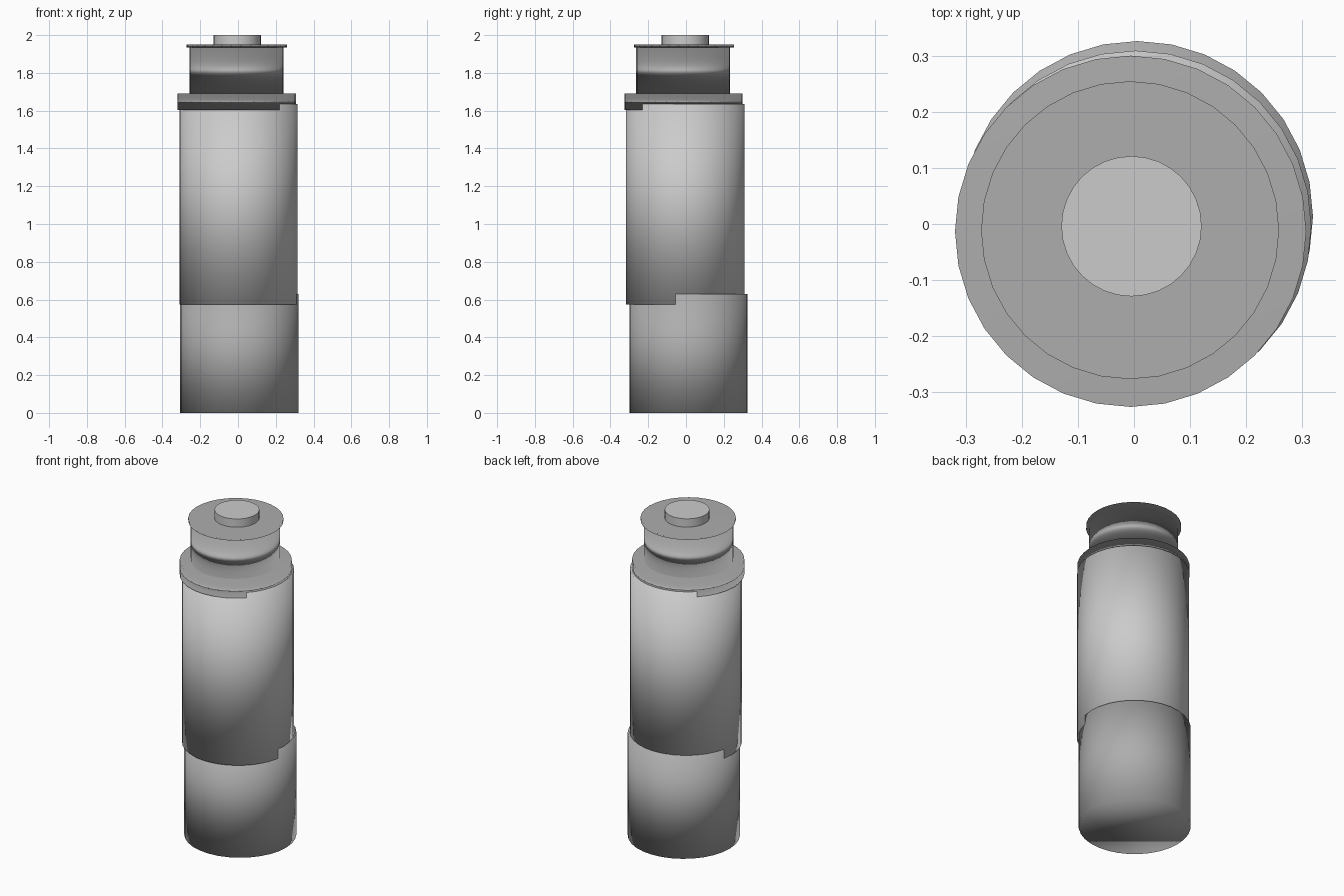
import bpy
import math

if "Cube" in bpy.data.objects:
    bpy.data.objects.remove(bpy.data.objects["Cube"])


def disc(name, radius, z0, z1, cx, cy, dark, style):
    """Upright 32-sided cylinder between two heights."""
    bpy.ops.mesh.primitive_cylinder_add(
        vertices=32, radius=radius, depth=z1 - z0,
        location=(cx, cy, (z0 + z1) / 2))
    ob = bpy.context.object
    ob.name = name
    if style == "sharp":
        bpy.ops.object.shade_smooth_by_angle(angle=math.radians(35))
    else:
        bpy.ops.object.shade_smooth()      # soft rims, no sharp edges
    if style == "weighted":                # large caps dominate the shading
        mod = ob.modifiers.new("weighted", 'WEIGHTED_NORMAL')
        mod.mode = 'FACE_AREA'
    if dark:
        ob.data.materials.append(dark_grey)
    return ob


dark_grey = bpy.data.materials.new("dark_grey")
dark_grey.diffuse_color = (0.42, 0.42, 0.42, 1)
dark_grey.use_nodes = True
dark_grey.node_tree.nodes["Principled BSDF"].inputs["Base Color"].default_value = dark_grey.diffuse_color

# Stacked, slightly off-axis sections:
# name, radius, bottom, top, centre x, centre y, dark, shading
parts = [
    ("base_sleeve", 0.313, 0.0, 0.63, 0.006, 0.013, True, "smooth"),
    ("main_body", 0.313, 0.573, 1.635, 0.003, -0.004, False, "smooth"),
    ("shoulder_collar", 0.313, 1.603, 1.692, -0.006, -0.013, True, "weighted"),
    ("neck", 0.249, 1.68, 1.938, -0.009, -0.015, True, "weighted"),
    ("cap_flange", 0.2655, 1.934, 1.949, -0.007, -0.011, True, "weighted"),
    ("top_button", 0.125, 1.94, 2.0, -0.0045, -0.004, False, "sharp"),
]
for p in parts:
    disc(*p)
